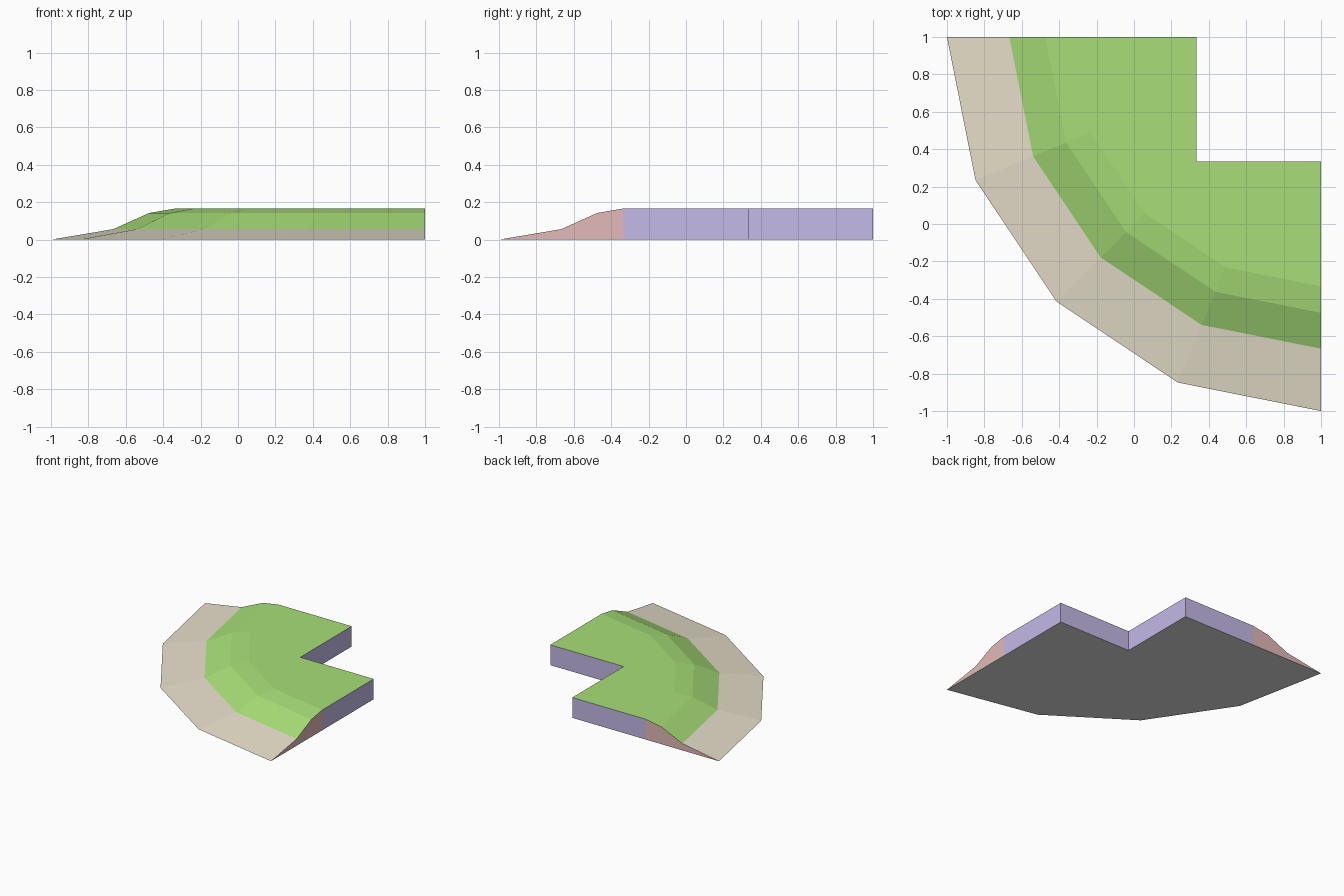
import bpy
import math

if "Cube" in bpy.data.objects:
    bpy.data.objects.remove(bpy.data.objects["Cube"], do_unlink=True)


def material(name, rgb):
    """Flat colour from 8-bit sRGB, stored as linear."""
    lin = [((c / 255 + 0.055) / 1.055) ** 2.4 for c in rgb] + [1.0]
    mat = bpy.data.materials.new(name)
    mat.use_nodes = True
    mat.diffuse_color = lin
    bsdf = next(n for n in mat.node_tree.nodes if n.type == 'BSDF_PRINCIPLED')
    bsdf.inputs["Base Color"].default_value = lin
    return mat


GREEN = material("grass green", (168, 223, 120))
SAND = material("sandy tan", (232, 224, 203))
LILAC = material("lilac wall", (196, 186, 231))
PINK = material("dusty pink", (226, 186, 184))
GREY = material("underside pale grey", (222, 222, 222))


def part(name, polygons, mat):
    """Object made of polygons, each a list of points."""
    verts, faces = [], []
    for poly in polygons:
        faces.append(range(len(verts), len(verts) + len(poly)))
        verts.extend(poly)
    mesh = bpy.data.meshes.new(name)
    mesh.from_pydata(verts, [], [list(f) for f in faces])
    mesh.materials.append(mat)
    mesh.validate()
    obj = bpy.data.objects.new(name, mesh)
    bpy.context.collection.objects.link(obj)
    return obj


# Slope profile (radius, height), swept a quarter turn about the corner (1, 1)
TOP = 1 / 6
NOTCH = 1 / 3
PROFILE = [(2, 0), (5 / 3, 0.056), (1.475, 0.1425), (4 / 3, TOP)]
STEPS = 4


def ring(radius, z):
    angles = [i * math.pi / 2 / STEPS for i in range(STEPS + 1)]
    return [(1 - radius * math.cos(a), 1 - radius * math.sin(a), z) for a in angles]


def band(lower, upper):
    return [[lower[i], lower[i + 1], upper[i + 1], upper[i]] for i in range(STEPS)]


def with_notch(arc, z):
    """Close an arc around the square notch, counter-clockwise."""
    return arc + [(1, NOTCH, z), (NOTCH, NOTCH, z), (NOTCH, 1, z)]


def swap(poly):
    """Mirror across the diagonal x = y, keeping the face outward."""
    return [(y, x, z) for x, y, z in reversed(poly)]


def both(poly):
    return [poly, swap(poly)]


def wall(a, b):
    """Upright panel from a to b, full height."""
    return [(*a, 0), (*b, 0), (*b, TOP), (*a, TOP)]


rings = [ring(r, z) for r, z in PROFILE]

# Upper surfaces
part("sand_bank", band(rings[0], rings[1]), SAND)
part("grass_slope", band(rings[1], rings[2]) + band(rings[2], rings[3]), GREEN)
part("grass_top", [with_notch(rings[3], TOP)], GREEN)

# Flat cut ends of the slope
shoulder = 1 - PROFILE[-1][0]
end = [(1, 1 - r, z) for r, z in reversed(PROFILE)]
part("slope_ends", both(end + [(1, shoulder, 0)]), PINK)

# Upright walls at the ends and inside the notch
part("end_walls", both(wall((1, shoulder), (1, NOTCH))), LILAC)
part("notch_walls", both(wall((1, NOTCH), (NOTCH, NOTCH))), LILAC)

# Underside
part("underside", [with_notch(rings[0], 0)[::-1]], GREY)
